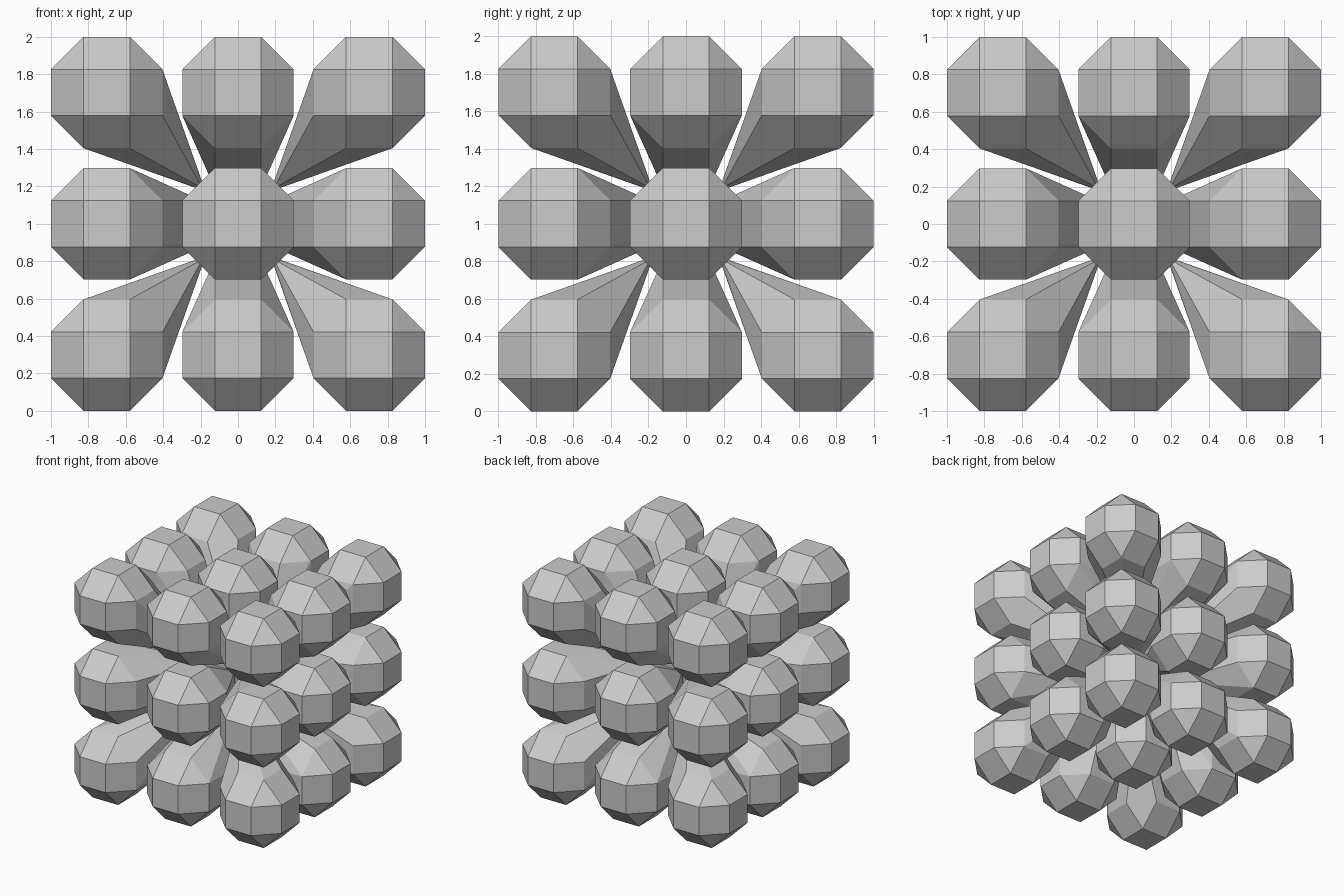
import bpy, bmesh, math
from itertools import product, permutations

if "Cube" in bpy.data.objects:
    bpy.data.objects.remove(bpy.data.objects["Cube"])

S = 0.298                 # half size of each knob
A = S / (1 + math.sqrt(2))  # half width of a square face
GAP = 1 - S               # knob spacing
TIP, TIP_OUT = 0.19, 0.22  # where the stems end near the middle

grey = bpy.data.materials.new("light grey")
grey.diffuse_color = (0.6, 0.6, 0.6, 1)
grey.use_nodes = True
grey.node_tree.nodes["Principled BSDF"].inputs["Base Color"].default_value = grey.diffuse_color


def hull_object(name, points):
    bm = bmesh.new()
    for p in points:
        bm.verts.new((p[0], p[1], p[2] + 1))
    res = bmesh.ops.convex_hull(bm, input=bm.verts[:])
    inner = {v for v in res["geom_interior"] if isinstance(v, bmesh.types.BMVert)}
    bmesh.ops.delete(bm, geom=list(inner), context='VERTS')
    bmesh.ops.dissolve_limit(bm, angle_limit=0.01, verts=bm.verts[:], edges=bm.edges[:])
    bmesh.ops.recalc_face_normals(bm, faces=bm.faces[:])
    me = bpy.data.meshes.new(name)
    bm.to_mesh(me)
    bm.free()
    me.materials.append(grey)
    ob = bpy.data.objects.new(name, me)
    bpy.context.collection.objects.link(ob)


def knob_points(c):
    # eight-sided ball: all permutations of (A, A, S) with signs
    return [tuple(c[i] + s[i] * q[i] for i in range(3))
            for q in set(permutations((A, A, S))) for s in product((-1, 1), repeat=3)]


def tip_points(d):
    # small end face of the stem pointing at the middle
    used = [i for i in range(3) if d[i]]
    pts = []
    for far in used:
        ranges = []
        for i in range(3):
            if d[i]:
                ranges.append([d[i] * (TIP_OUT if i == far else TIP)])
            else:
                ranges.append([-A, A])
        pts += list(product(*ranges))
    return pts


# knobs with tapering stems on a 3 x 3 x 3 grid
kinds = {1: "face_knob", 2: "edge_knob", 3: "corner_knob"}
for d in product((-1, 0, 1), repeat=3):
    n = sum(map(abs, d))
    if n:
        hull_object(kinds[n], knob_points([GAP * k for k in d]) + tip_points(d))

# hidden core joining the stems
hull_object("core", list(product((-TIP, TIP), repeat=3)))
